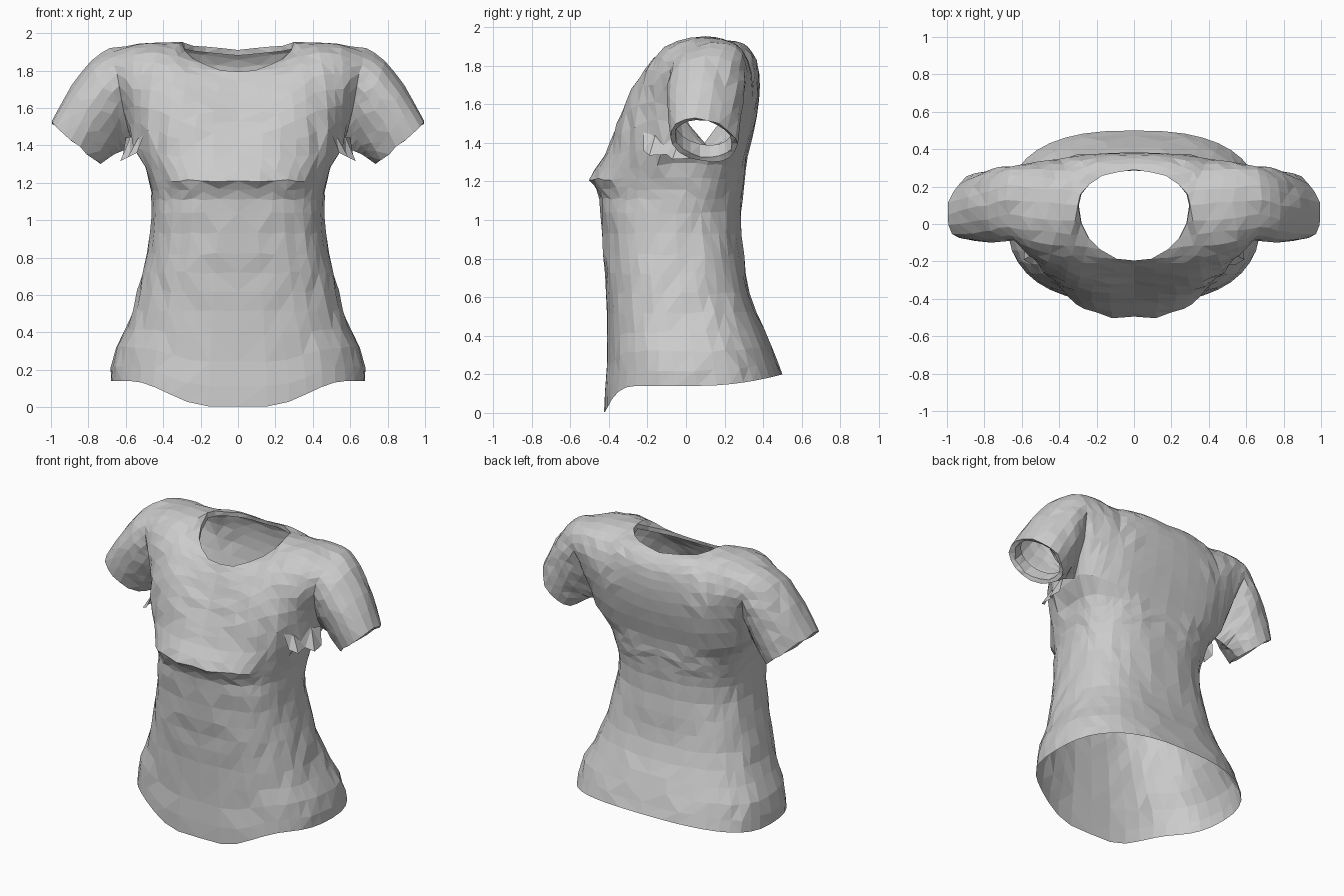
import bpy, bmesh, math, random
from mathutils import Vector

random.seed(4)
if "Cube" in bpy.data.objects:
    bpy.data.objects.remove(bpy.data.objects["Cube"])

SIDE = 10      # columns from centre line to side seam
NECK = 5       # columns that end on the neckline
RISE = 9       # rows from underarm to shoulder
SLEEVE = 6     # rings along a sleeve

cloth = bpy.data.materials.new("light grey cloth")
cloth.use_nodes = True
cloth.diffuse_color = (0.6, 0.6, 0.6, 1)
cloth.node_tree.nodes["Principled BSDF"].inputs["Base Color"].default_value = (0.6, 0.6, 0.6, 1)

# height, half width, front depth, back depth
SECTIONS = [(0.14, 0.68, -0.425, 0.50), (0.22, 0.675, -0.42, 0.475), (0.32, 0.65, -0.41, 0.44),
            (0.42, 0.60, -0.41, 0.405), (0.52, 0.56, -0.41, 0.365), (0.62, 0.535, -0.415, 0.33),
            (0.72, 0.51, -0.42, 0.31), (0.82, 0.485, -0.43, 0.30), (0.93, 0.465, -0.435, 0.285),
            (1.04, 0.46, -0.445, 0.285), (1.11, 0.46, -0.45, 0.295), (1.16, 0.465, -0.465, 0.30),
            (1.21, 0.475, -0.495, 0.305), (1.26, 0.50, -0.475, 0.31), (1.33, 0.57, -0.425, 0.32)]


def bezier(a, b, c, t):
    return a * (1 - t) ** 2 + b * 2 * t * (1 - t) + c * t * t


def smooth(t):
    t = min(1, max(0, t))
    return t * t * (3 - 2 * t)


def section_point(section, j):
    """Point on a rounded cross-section; j runs from front centre to back centre."""
    z, w, front, back = section
    a = math.pi * j / (2 * SIDE)
    s, c = abs(math.sin(a)) ** 0.78, abs(math.cos(a)) ** 0.78
    # the side seam moves back towards the armpit
    mid = (front + back) / 2 + 0.02 + 0.13 * smooth((z - 1) / 0.33)
    y = mid + c * (front - mid if j < SIDE else back - mid)
    hem = max(0, 1 - (z - 0.14) / 0.4)
    if j < SIDE:
        z -= 0.135 * hem * smooth((0.58 - w * s) / 0.42)
    else:
        z += 0.06 * hem * c ** 2
    z += 0.07 * s ** 4 * max(0, (z - 1.2) / 0.13)
    return Vector((0 if j in (0, 2 * SIDE) else w * s, y, z))


def top_point(j, is_front):
    """Neckline first, then the shoulder seam."""
    if j <= NECK:
        u = j / NECK
        x, c = 0.295 * math.sin(u * math.pi / 2), math.cos(u * math.pi / 2)
        if is_front:
            return Vector((x, 0.1 - 0.295 * c, 1.795 + 0.155 * u ** 1.6))
        return Vector((x, 0.1 + 0.19 * c, 1.91 + 0.04 * u))
    u = (j - NECK) / (SIDE - NECK)
    seam = Vector((0.295, 0.1, 1.95)).lerp(Vector((0.68, 0.13, 1.918)), u)
    return seam + Vector((0, 0, 0.012 * math.sin(math.pi * u)))


def panel(base, is_front):
    """Rows from the chest ring up to the neck and shoulder; base starts at the centre."""
    rows = []
    for r in range(RISE + 1):
        row = []
        for j, p in enumerate(base):
            s, q = j / SIDE, top_point(j, is_front)
            lift = math.sin(math.pi * 0.75 * s)
            x = (p.x + q.x) / 2 + 0.05 * lift
            if is_front:
                ctrl = Vector((x, -0.31 + 0.03 * s, 1.55 + 0.42 * lift))
            else:
                ctrl = Vector((x, 0.46 + 0.04 * s, 1.84 + 0.1 * lift))
            row.append(bezier(p, ctrl, q, r / RISE))
        rows.append(row)
    return rows


def add_grid(bm, rows, closed=False):
    made = [[bm.verts.new(p) for p in row] for row in rows]
    n = len(rows[0])
    for a, b in zip(made, made[1:]):
        for i in range(n if closed else n - 1):
            k = (i + 1) % n
            bm.faces.new((a[i], a[k], b[k], b[i]))


def finish(bm, name, jitter):
    bmesh.ops.remove_doubles(bm, verts=bm.verts, dist=0.0005)
    for v in bm.verts:
        # stronger creases in front of the armpit and along the bust
        near = max(0, 1 - (v.co - Vector((0.5, -0.2, 1.42))).length / 0.22)
        bust = max(0, 1 - abs(v.co.z - 1.18) / 0.08) if v.co.y < -0.2 else 0
        size = jitter + 0.02 * near + 0.012 * bust
        shift = Vector([random.uniform(-size, size) for _ in range(3)])
        if v.co.x < 0.001 or v.is_boundary:
            shift *= 0
        v.co += shift
    bmesh.ops.triangulate(bm, faces=bm.faces)
    bmesh.ops.recalc_face_normals(bm, faces=bm.faces)
    mesh = bpy.data.meshes.new(name)
    bm.to_mesh(mesh)
    bm.free()
    mesh.materials.append(cloth)
    obj = bpy.data.objects.new(name, mesh)
    bpy.context.collection.objects.link(obj)
    mirror = obj.modifiers.new("Mirror", 'MIRROR')
    mirror.use_clip = True
    mirror.merge_threshold = 0.001


# shirt body
bm = bmesh.new()
rings = [[section_point(s, j) for j in range(2 * SIDE + 1)] for s in SECTIONS]
add_grid(bm, rings)
front = panel(rings[-1][:SIDE + 1], True)
back = panel(rings[-1][:SIDE - 1:-1], False)
add_grid(bm, front)
add_grid(bm, back)

# folded neck edge
for rows in (front, back):
    edge = rows[-1][:NECK + 1]
    add_grid(bm, [edge, [Vector((p.x, 0.1 + (p.y - 0.1) * 1.03, p.z - 0.03)) for p in edge]])

# sleeve, lofted from the armhole to the cuff
armhole = [row[-1] for row in front] + [row[-1] for row in back[-2:0:-1]]
count = len(armhole)
centre = Vector((0.87, 0.09, 1.412))
cuff, inner = [], []
for k in range(count):
    a = 2 * math.pi * k / count
    arm = Vector((0.13, -0.04, 0.112)) * -math.cos(a) + Vector((0, -0.17, 0)) * math.sin(a)
    cuff.append(centre + arm)
    inner.append(centre + arm * 0.84 + Vector((-0.008, 0, 0.01)))
loft = []
for r in range(SLEEVE + 1):
    ring = []
    for k, (p, q) in enumerate(zip(armhole, cuff)):
        a = 2 * math.pi * k / count
        bulge = Vector((-0.01, -0.03 * math.sin(a), 0.075 * (1 - math.cos(a))))
        ring.append(bezier(p, (p + q) / 2 + bulge, q, r / SLEEVE))
    loft.append(ring)
deep = [p + Vector((-0.05, 0, 0.06)) for p in inner]
add_grid(bm, loft + [inner, deep], closed=True)
finish(bm, "shirt", 0.006)

# small pleats hanging in front of the armpit
bm = bmesh.new()
top, low = [], []
for k in range(5):
    u = k / 4
    out = 0.03 * (k % 2)
    top.append(Vector((0.50 + 0.10 * u, -0.22 + 0.26 * u, 1.46 - 0.02 * u)))
    low.append(Vector((0.54 + 0.08 * u + out, -0.22 + 0.24 * u - out, 1.36 - 0.04 * u - out / 2)))
add_grid(bm, [top, low])
finish(bm, "underarm_fold", 0.004)
